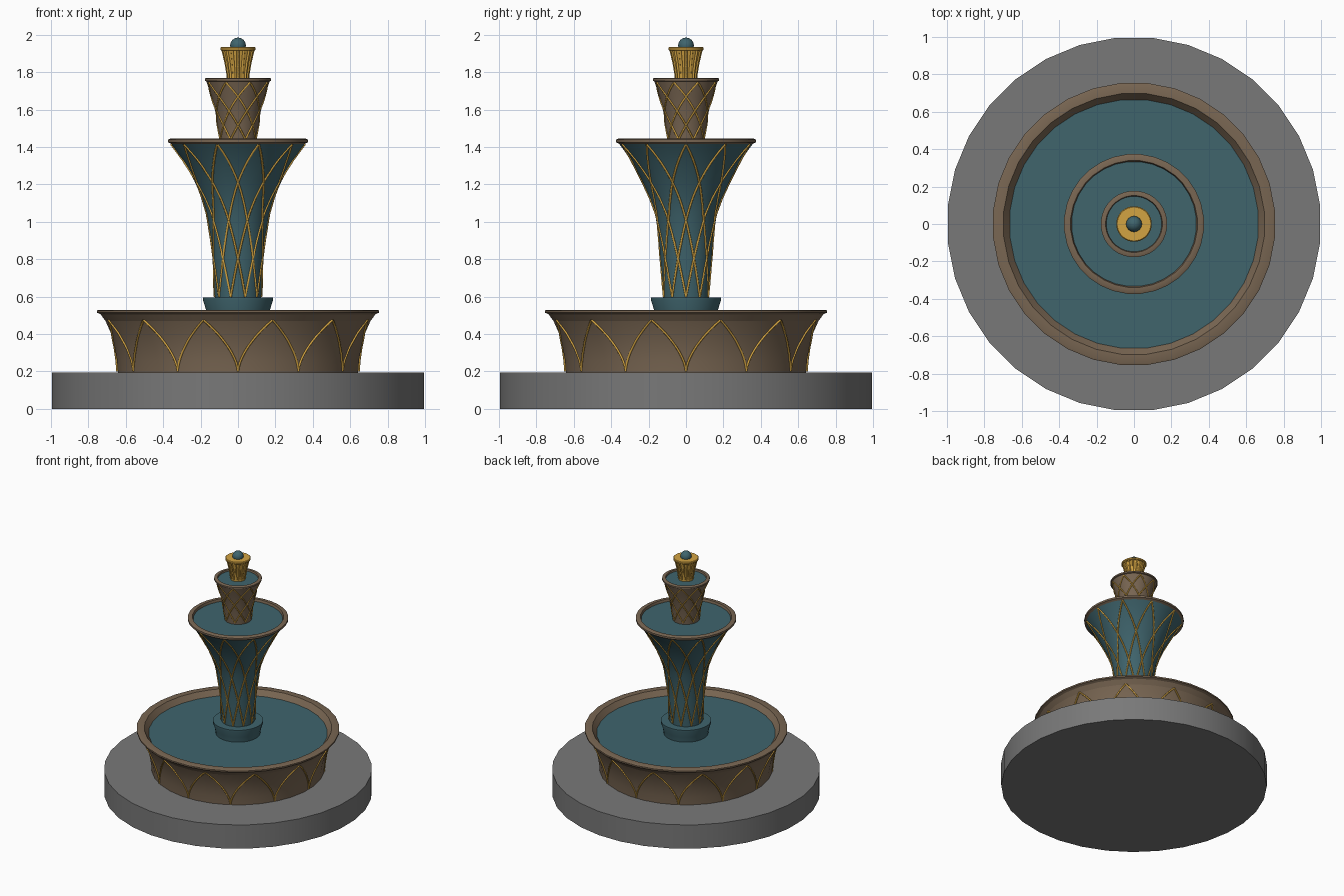
import bpy, bmesh
from math import sin, cos, pi, radians

if "Cube" in bpy.data.objects:
    bpy.data.objects.remove(bpy.data.objects["Cube"])


def material(name, rgb):
    m = bpy.data.materials.new(name)
    m.use_nodes = True
    m.diffuse_color = (*rgb, 1)
    bsdf = m.node_tree.nodes["Principled BSDF"]
    bsdf.inputs["Base Color"].default_value = (*rgb, 1)
    return m


GREY = material("grey_stone", (0.19, 0.19, 0.19))
BROWN = material("brown_stone", (0.19, 0.133, 0.085))
TEAL = material("teal", (0.05, 0.128, 0.152))
GOLD = material("gold", (0.65, 0.37, 0.055))


def activate(ob):
    bpy.ops.object.select_all(action="DESELECT")
    ob.select_set(True)
    bpy.context.view_layer.objects.active = ob


def lathe(name, profile, mat, sides=32, ring=False):
    """Spin (radius, height) points; cap the ends, or join them for a ring."""
    bm = bmesh.new()
    loops = []
    for r, z in profile:
        angles = [2 * pi * (i + 0.5) / sides for i in range(sides)]
        loops.append([bm.verts.new((r * cos(a), r * sin(a), z)) for a in angles])
    pairs = list(zip(loops, loops[1:]))
    if ring:
        pairs.append((loops[-1], loops[0]))
    else:
        bm.faces.new(loops[0])
        bm.faces.new(loops[-1])
    for low, high in pairs:
        for i in range(sides):
            j = (i + 1) % sides
            bm.faces.new((low[i], low[j], high[j], high[i]))
    bmesh.ops.recalc_face_normals(bm, faces=bm.faces)
    me = bpy.data.meshes.new(name)
    bm.to_mesh(me)
    bm.free()
    me.materials.append(mat)
    ob = bpy.data.objects.new(name, me)
    bpy.context.collection.objects.link(ob)
    activate(ob)
    bpy.ops.object.shade_smooth_by_angle(angle=radians(35))
    return ob


def radius_at(profile, z):
    for (r0, z0), (r1, z1) in zip(profile, profile[1:]):
        if z <= z1:
            return r0 + (r1 - r0) * (z - z0) / (z1 - z0)
    return profile[-1][0]


def tracery(name, profile, z0, z1, count, start, twist, power=1, thick=0.006):
    """Thin raised lines that climb a lathed wall, leaning both ways."""
    cu = bpy.data.curves.new(name, "CURVE")
    cu.dimensions = "3D"
    cu.bevel_depth = thick
    cu.bevel_resolution = 1
    steps = 20
    for k in range(count):
        for side in ((-1, 1) if twist else (1,)):
            line = cu.splines.new("POLY")
            line.points.add(steps)
            for s, p in enumerate(line.points):
                t = s / steps
                z = z0 + (z1 - z0) * t
                a = radians(start + 360 * k / count + side * twist * t ** power)
                r = radius_at(profile, z)
                p.co = (r * sin(a), -r * cos(a), z, 1)
    cu.materials.append(GOLD)
    ob = bpy.data.objects.new(name, cu)
    bpy.context.collection.objects.link(ob)
    activate(ob)
    bpy.ops.object.convert(target="MESH")


def rim(name, outer, inner, low, high, depth, slope):
    """Rounded lip with a sloping inner wall."""
    b = 0.2 * (high - low)
    lathe(name, [(outer - 0.01, low), (outer, low + b), (outer, high - b),
                 (outer - 0.01, high), (inner, high), (inner - slope, high - depth),
                 (inner - slope, low - depth)], BROWN, ring=True)


# Ground plinth
lathe("plinth", [(1.0, 0), (1.0, 0.195)], GREY)

# Lower basin
basin = [(0.645, 0.19), (0.65, 0.26), (0.662, 0.33), (0.685, 0.41),
         (0.712, 0.47), (0.745, 0.515)]
lathe("lower_basin", basin[:-1], BROWN)
lathe("lower_basin_lip", [(0.712, 0.47), (0.745, 0.515), (0.70, 0.515),
                          (0.66, 0.47)], BROWN, ring=True)
rim("lower_basin_rim", 0.757, 0.70, 0.51, 0.53, 0.045, 0.035)
lathe("lower_water", [(0.668, 0.465), (0.668, 0.488)], TEAL)
tracery("lower_basin_arches", basin, 0.2, 0.475, 12, 0, 15, power=1.6)

# Column collar
lathe("column_collar", [(0.165, 0.48), (0.172, 0.53), (0.188, 0.582), (0.188, 0.595)], TEAL)

# Middle column with flared bowl
column = [(0.124, 0.59), (0.132, 0.75), (0.145, 0.9), (0.165, 1.04), (0.195, 1.13),
          (0.235, 1.22), (0.29, 1.32), (0.335, 1.385), (0.365, 1.425)]
lathe("middle_column", column[:-1] + [(0.36, 1.418)], TEAL)
rim("middle_rim", 0.375, 0.34, 1.42, 1.445, 0.02, 0.006)
lathe("middle_water", [(0.337, 1.405), (0.337, 1.426)], TEAL)
tracery("middle_lattice", column, 0.6, 1.415, 10, 18, 72)

# Upper column with small bowl
upper = [(0.1, 1.42), (0.107, 1.5), (0.122, 1.59), (0.142, 1.67), (0.17, 1.752)]
lathe("upper_column", upper, BROWN)
rim("upper_rim", 0.178, 0.152, 1.75, 1.77, 0.015, 0.004)
lathe("upper_water", [(0.151, 1.745), (0.151, 1.757)], TEAL)
tracery("upper_lattice", upper, 1.44, 1.745, 8, 22.5, 90, thick=0.005)

# Fluted finial cup
cup = [(0.055, 1.75), (0.056, 1.79), (0.066, 1.85), (0.083, 1.92)]
lathe("finial_cup", cup, GOLD)
lathe("finial_cup_rim", [(0.088, 1.915), (0.095, 1.92), (0.095, 1.93), (0.09, 1.934)], GOLD)
tracery("finial_flutes", cup, 1.77, 1.918, 16, 0, 0, thick=0.007)

# Finial ball
bpy.ops.mesh.primitive_uv_sphere_add(segments=24, ring_count=12, radius=0.042,
                                     location=(0, 0, 1.943))
ball = bpy.context.object
ball.name = "finial_ball"
ball.data.materials.append(TEAL)
bpy.ops.object.shade_smooth()
